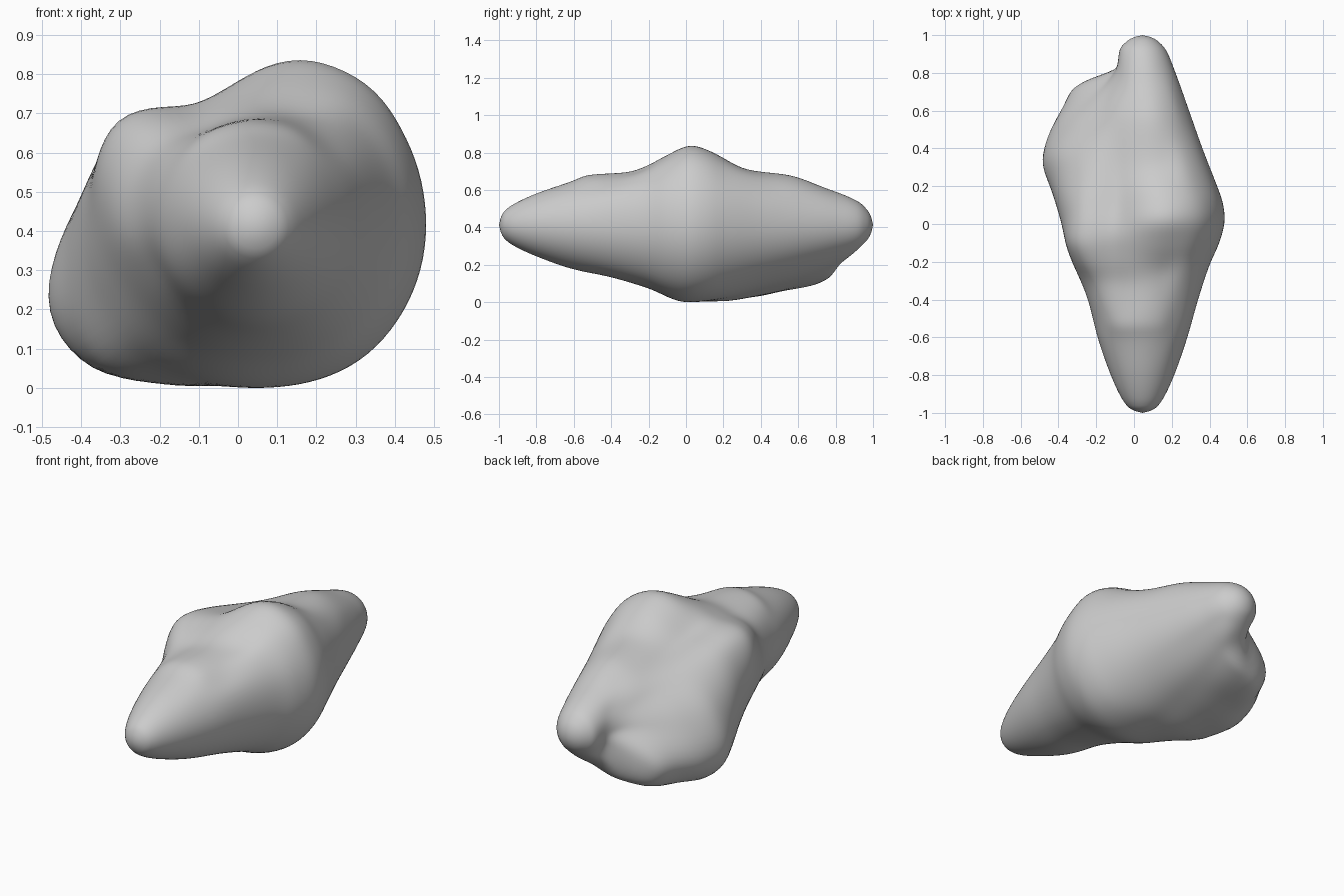
import bpy, bmesh, math

if "Cube" in bpy.data.objects:
    bpy.data.objects.remove(bpy.data.objects["Cube"])

CX, CZ = 0.045, 0.42      # long axis of the stone
ROWS, COLS = 110, 96

# Shared tapered ends (y, radius)
FRONT = [(-1, 0), (-.988, .045), (-.965, .08), (-.92, .112), (-.8, .168), (-.6, .238)]
BACK = [(.93, .12), (.965, .085), (.988, .048), (1, 0)]

# Middle of the profile in each direction round the axis (degrees)
ROUND = [(-.4, .295), (-.2, .362), (-.1, .408), (.03, .438), (.12, .425), (.2, .396), (.4, .318), (.6, .247), (.8, .175)]
TOP = {
    0: ROUND,
    30: [(y, r * 1.02) for y, r in ROUND],
    50: [(-.4, .29), (-.2, .365), (-.1, .42), (.03, .463), (.12, .445), (.2, .405), (.4, .32), (.6, .26), (.8, .18)],
    70: [(-.53, .265), (-.27, .298), (-.1, .395), (.03, .453), (.12, .425), (.33, .312), (.55, .275), (.75, .2)],
    115: [(-.53, .268), (-.33, .275), (-.18, .32), (-.05, .347), (.1, .318), (.3, .28), (.55, .25), (.75, .185)],
    145: [(-.45, .28), (-.3, .33), (-.2, .4), (-.08, .45), (.1, .425), (.25, .38), (.4, .325), (.6, .245), (.78, .16)],
}
BOTTOM = {
    180: [(-.4, .29), (-.2, .37), (0, .43), (.2, .475), (.33, .485), (.5, .41), (.65, .29), (.75, .19), (.83, .135)],
    207: [(-.4, .275), (-.2, .345), (0, .43), (.2, .53), (.33, .58), (.46, .555), (.6, .485), (.72, .42), (.775, .3), (.82, .15)],
    222: [(-.4, .275), (-.2, .34), (0, .44), (.2, .54), (.35, .555), (.5, .515), (.7, .45), (.77, .36), (.82, .18)],
    238: [(-.4, .275), (-.2, .34), (0, .425), (.2, .475), (.4, .445), (.55, .405), (.7, .37), (.77, .335), (.82, .23)],
    270: [(-.4, .28), (-.2, .34), (0, .415), (.2, .395), (.4, .345), (.6, .29), (.8, .215), (.88, .165)],
    315: ROUND,
}
MIDDLE = {**TOP, **BOTTOM}


def hermite(pts, x):
    """Smooth curve through (x, value) points without overshoot."""
    n = len(pts)
    i = 0
    while i < n - 2 and x > pts[i + 1][0]:
        i += 1

    def secant(k):
        return (pts[k + 1][1] - pts[k][1]) / (pts[k + 1][0] - pts[k][0])

    def slope(k):
        if k == 0:
            return secant(0)
        if k == n - 1:
            return secant(n - 2)
        a, b = secant(k - 1), secant(k)
        return 0 if a * b <= 0 else 2 * a * b / (a + b)

    h = pts[i + 1][0] - pts[i][0]
    t = (x - pts[i][0]) / h
    return ((2*t**3 - 3*t**2 + 1) * pts[i][1] + (t**3 - 2*t**2 + t) * h * slope(i)
            + (3*t**2 - 2*t**3) * pts[i + 1][1] + (t**3 - t**2) * h * slope(i + 1))


# Stone body: rings swept along y, closed by a point at each end
bm = bmesh.new()
rings = []
for r in range(1, ROWS):
    u = r / ROWS
    y = 0.5 * (2 * u - 1) - 0.5 * math.cos(math.pi * u)
    radii = [(a, hermite(FRONT + m + BACK, y)) for a, m in MIDDLE.items()]
    wrap = [(a - 360, v) for a, v in radii[-3:]] + radii + [(a + 360, v) for a, v in radii[:3]]
    ring = []
    for c in range(COLS):
        deg = 360 * c / COLS
        rad = hermite(wrap, deg)
        a = math.radians(deg)
        ring.append(bm.verts.new((CX + rad * math.cos(a), y, CZ + rad * math.sin(a))))
    rings.append(ring)

for lo, hi in zip(rings, rings[1:]):
    for c in range(COLS):
        d = (c + 1) % COLS
        bm.faces.new((lo[c], lo[d], hi[d], hi[c]))
for y, ring in ((-1, rings[0]), (1, rings[-1])):
    tip = bm.verts.new((CX, y, CZ))
    for c in range(COLS):
        bm.faces.new((tip, ring[c], ring[(c + 1) % COLS]))

# Soften the creases between directions
for _ in range(6):
    bmesh.ops.smooth_vert(bm, verts=[v for v in bm.verts if abs(v.co.y) < .97], factor=0.5,
                          use_axis_x=True, use_axis_z=True)
bmesh.ops.recalc_face_normals(bm, faces=bm.faces)
for f in bm.faces:
    f.smooth = True

# Rest on the ground
low = min(v.co.z for v in bm.verts)
bmesh.ops.translate(bm, verts=bm.verts, vec=(0, 0, -low))

mesh = bpy.data.meshes.new("stone")
bm.to_mesh(mesh)
bm.free()
stone = bpy.data.objects.new("stone", mesh)
bpy.context.collection.objects.link(stone)
